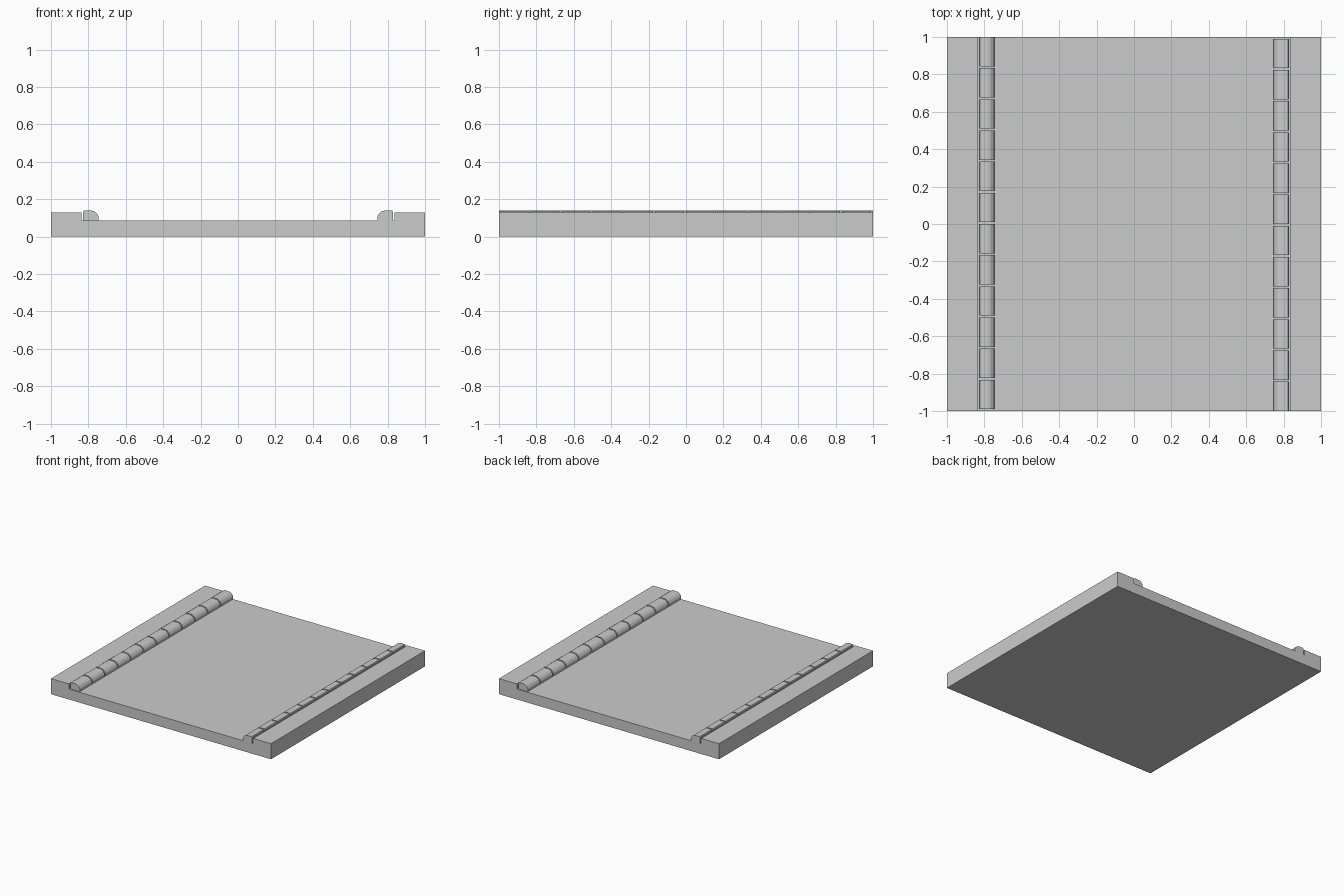
import bpy, bmesh

if "Cube" in bpy.data.objects:
    bpy.data.objects.remove(bpy.data.objects["Cube"])

def extrude_profile(name, pts, y0, y1):
    """Extrude an x/z profile along y, from y0 to y1."""
    bm = bmesh.new()
    face = bm.faces.new([bm.verts.new((x, y0, z)) for x, z in pts])
    ext = bmesh.ops.extrude_face_region(bm, geom=[face])
    verts = [v for v in ext["geom"] if isinstance(v, bmesh.types.BMVert)]
    bmesh.ops.translate(bm, verts=verts, vec=(0, y1 - y0, 0))
    bmesh.ops.recalc_face_normals(bm, faces=bm.faces)
    mesh = bpy.data.meshes.new(name)
    bm.to_mesh(mesh)
    bm.free()
    obj = bpy.data.objects.new(name, mesh)
    bpy.context.collection.objects.link(obj)
    return obj

ROAD_Z, WALK_Z, CURB_Z = 0.085, 0.128, 0.139

# Road bed with a raised pavement along both sides
half = [(0.838, ROAD_Z), (0.838, WALK_Z), (1, WALK_Z), (1, 0)]
extrude_profile("road_and_pavements", half + [(-x, z) for x, z in reversed(half)], -1, 1)

# Curb stone section: square outside, rounded towards the road
section = [(0.829, ROAD_Z), (0.829, 0.134), (0.824, CURB_Z), (0.783, CURB_Z),
           (0.768, 0.135), (0.754, 0.123), (0.745, 0.107), (0.745, ROAD_Z)]

# Twelve stones per side with narrow joints
COUNT, JOINT = 12, 0.01
pitch = 2 / COUNT
for side, label, start in ((-1, "left", -1 + JOINT), (1, "right", -1)):
    for i in range(COUNT):
        y = start + i * pitch
        extrude_profile(f"curb_stone_{label}_{i + 1}",
                        [(side * x, z) for x, z in section], y, y + pitch - JOINT)
